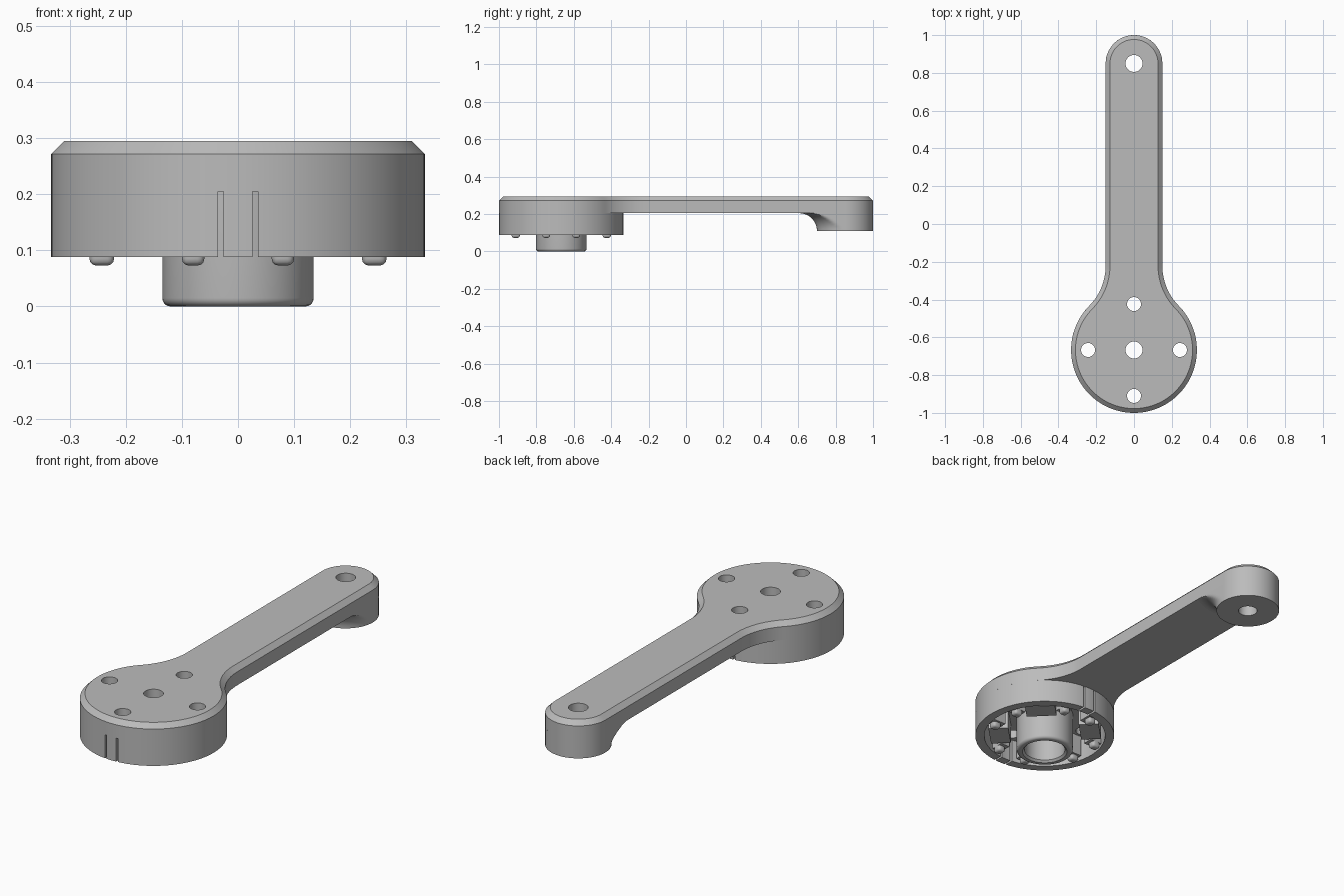
import bpy, bmesh
from math import sin, cos, pi, radians, atan2, hypot
from mathutils import Matrix, Vector

cube = bpy.data.objects.get("Cube")
if cube:
    bpy.data.objects.remove(cube, do_unlink=True)

grey = bpy.data.materials.new("plain_grey")
grey.use_nodes = True
grey.diffuse_color = (0.5, 0.5, 0.5, 1)
grey.node_tree.nodes["Principled BSDF"].inputs["Base Color"].default_value = (0.5, 0.5, 0.5, 1)

HEAD_Y, HEAD_R = -0.667, 0.333
END_Y, ARM_R = 0.85, 0.15
NECK_Y = -0.22
SPAN = NECK_Y - HEAD_Y
# Radius of the neck arc that is tangent to both the arm side and the head
NECK_R = (ARM_R**2 + SPAN**2 - HEAD_R**2) / (2 * (HEAD_R - ARM_R))
NECK_X = ARM_R + NECK_R
NECK_A = atan2(SPAN, NECK_X)
UNDER = 0.205


def finish(name, bm, smooth=True):
    bmesh.ops.recalc_face_normals(bm, faces=bm.faces[:])
    mesh = bpy.data.meshes.new(name)
    bm.to_mesh(mesh)
    bm.free()
    mesh.materials.append(grey)
    obj = bpy.data.objects.new(name, mesh)
    bpy.context.collection.objects.link(obj)
    if smooth:
        shade(obj)
    return obj


def activate(obj):
    bpy.ops.object.select_all(action='DESELECT')
    obj.select_set(True)
    bpy.context.view_layer.objects.active = obj


def shade(obj):
    activate(obj)
    bpy.ops.object.shade_smooth_by_angle(angle=radians(30))


def cut(obj, cutter):
    mod = obj.modifiers.new("cut", 'BOOLEAN')
    mod.operation, mod.solver, mod.object = 'DIFFERENCE', 'EXACT', cutter
    activate(obj)
    bpy.ops.object.modifier_apply(modifier=mod.name)
    bpy.data.objects.remove(cutter, do_unlink=True)
    shade(obj)


def arc(cx, cy, r, a0, a1, n):
    return [(cx + r * cos(a0 + (a1 - a0) * i / n), cy + r * sin(a0 + (a1 - a0) * i / n))
            for i in range(n + 1)]


def outline(d):
    """Keyhole outline, inset by d."""
    return (arc(0, END_Y, ARM_R - d, 0, pi, 48)
            + arc(-NECK_X, NECK_Y, NECK_R + d, 0, -NECK_A, 16)
            + arc(0, HEAD_Y, HEAD_R - d, pi - NECK_A, 2 * pi + NECK_A, 96)[1:-1]
            + arc(NECK_X, NECK_Y, NECK_R + d, pi + NECK_A, pi, 16))


def lathe(name, cy, profile, limit=None, n=96):
    """Turn a closed (r, z) profile; limit(angle) caps the radius."""
    bm = bmesh.new()
    rings = []
    for i in range(n):
        a = 2 * pi * i / n
        cap = limit(a) if limit else 9
        rings.append([bm.verts.new((min(r, cap) * cos(a), cy + min(r, cap) * sin(a), z))
                      for r, z in profile])
    m = len(profile)
    for i in range(n):
        a, b = rings[i], rings[(i + 1) % n]
        for j in range(m):
            k = (j + 1) % m
            bm.faces.new((a[j], b[j], b[k], a[k]))
    bmesh.ops.remove_doubles(bm, verts=bm.verts[:], dist=1e-5)
    return finish(name, bm)


def add_box(bm, lo, hi, turn=0.0, bevel=0.0):
    """Box between two corners, turned about the head axis."""
    lo, hi = Vector(lo), Vector(hi)
    mat = (Matrix.Translation((0, HEAD_Y, 0)) @ Matrix.Rotation(turn, 4, 'Z')
           @ Matrix.Translation((lo + hi) / 2) @ Matrix.Diagonal((*(hi - lo), 1)))
    verts = bmesh.ops.create_cube(bm, size=1, matrix=mat)["verts"]
    if bevel:
        edges = list({e for v in verts for e in v.link_edges})
        bmesh.ops.bevel(bm, geom=edges, offset=bevel, segments=3, affect='EDGES', profile=0.5)


def add_drill(bm, x, y, r):
    bmesh.ops.create_cone(bm, cap_ends=True, segments=48, radius1=r, radius2=r, depth=1,
                          matrix=Matrix.Translation((x, y, 0.2)))


# Keyhole plate with chamfered top edge
bm = bmesh.new()
loops = [[bm.verts.new((x, y, z)) for x, y in outline(d)]
         for d, z in ((0, UNDER), (0, 0.272), (0.023, 0.295))]
for lower, upper in zip(loops, loops[1:]):
    for i in range(len(lower)):
        k = (i + 1) % len(lower)
        bm.faces.new((lower[i], lower[k], upper[k], upper[i]))
bm.faces.new(loops[0][::-1])
bm.faces.new(loops[-1])
plate = finish("arm_plate", bm, smooth=False)

# Screw holes and the two axle holes
bm = bmesh.new()
add_drill(bm, 0, END_Y, 0.045)
add_drill(bm, 0, HEAD_Y, 0.045)
for q in range(4):
    add_drill(bm, 0.243 * cos(q * pi / 2), HEAD_Y + 0.243 * sin(q * pi / 2), 0.037)
cut(plate, finish("hole_cutter", bm, smooth=False))

# Round skirt below the head, slit at front and back
skirt = lathe("head_skirt", HEAD_Y,
              [(0.29, 0.088), (HEAD_R, 0.088), (HEAD_R, UNDER), (0.29, UNDER)], n=128)
bm = bmesh.new()
for q in (pi / 2, -pi / 2):
    for s in (-0.031, 0.031):
        add_box(bm, (0.25, s - 0.005, 0.05), (0.4, s + 0.005, 0.23), q)
cut(skirt, finish("slit_cutter", bm, smooth=False))

# Hollow hub with rounded lower rim
rim = [(0.12 + x, 0.015 + z) for x, z in arc(0, 0, 0.015, -pi / 2, 0, 5)]
lathe("hub", HEAD_Y, [(0.097, 0.01), (0.107, 0)] + rim
      + [(0.135, 0.21), (0.045, 0.21), (0.045, 0.16), (0.097, 0.16)])

# Diagonal blocks inside the head
bm = bmesh.new()
for q in range(4):
    add_box(bm, (0.17, -0.072, 0.1), (0.265, 0.072, 0.21), pi / 4 + q * pi / 2)
finish("diagonal_blocks", bm, smooth=False)

# Prong pairs with rounded nubs beside each screw hole
bm = bmesh.new()
for q in range(4):
    for s in (-1, 1):
        y0, y1 = sorted((s * 0.05, s * 0.1))
        add_box(bm, (0.205, y0, 0.1), (0.27, y1, 0.21), q * pi / 2)
        y0, y1 = sorted((s * 0.06, s * 0.1))
        add_box(bm, (0.221, y0, 0.073), (0.265, y1, 0.12), q * pi / 2, bevel=0.012)
finish("prongs", bm)


# Boss under the arm tip, flaring into the arm and trimmed to its width
def arm_limit(a):
    return ARM_R if sin(a) >= 0 else ARM_R / max(abs(cos(a)), 0.01)


flare = [(0.245 + x, 0.115 + z) for x, z in arc(0, 0, 0.095, pi, pi / 2, 12)]
flare = [(r, z - 0.005) for r, z in flare]
lathe("end_boss", END_Y, [(0.045, 0.11)] + flare + [(0.045, UNDER)], arm_limit, n=128)
